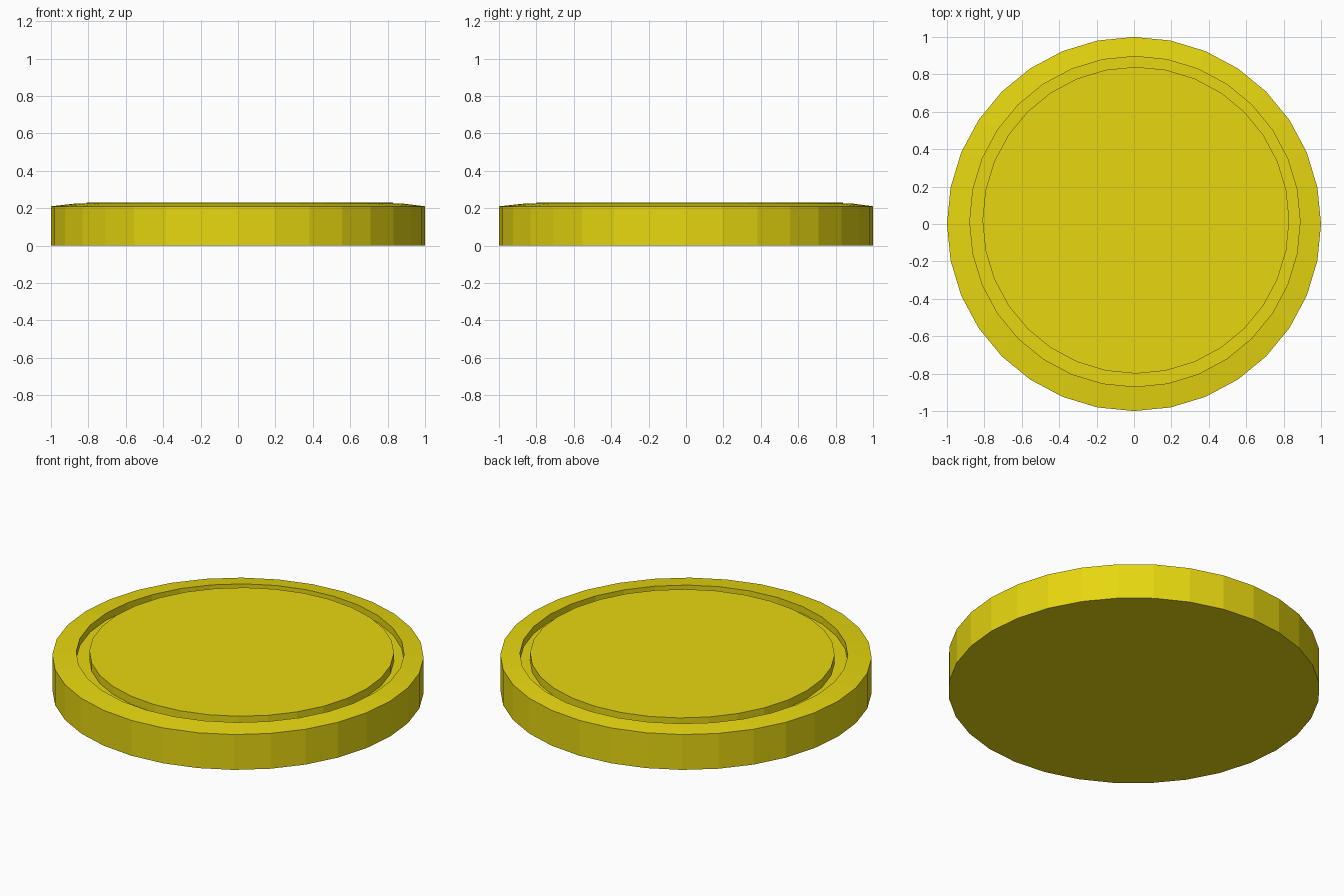
import bpy, bmesh
from math import sin, cos, tau

if "Cube" in bpy.data.objects:
    bpy.data.objects.remove(bpy.data.objects["Cube"])

SIDES = 32

# Rings from the underside to the raised face: (radius, centre x, centre y, z)
RINGS = [
    (1.0, 0, 0, 0),                  # bottom edge
    (1.0, 0, 0, 0.21),               # top of outer wall
    (0.883, 0.005, 0.013, 0.224),    # inner edge of sloped rim
    (0.883, 0.005, 0.013, 0.182),    # groove floor, outer
    (0.82, 0.01, 0.02, 0.182),       # groove floor, inner
    (0.82, 0.01, 0.02, 0.23),        # raised centre face
]

bm = bmesh.new()
loops = [[bm.verts.new((cx + r * cos(tau * i / SIDES), cy + r * sin(tau * i / SIDES), z))
          for i in range(SIDES)] for r, cx, cy, z in RINGS]

# Walls, rim and groove
for low, high in zip(loops, loops[1:]):
    for i in range(SIDES):
        j = (i + 1) % SIDES
        bm.faces.new((low[i], low[j], high[j], high[i]))

# Underside and centre face
bm.faces.new(loops[0][::-1])
bm.faces.new(loops[-1])

mesh = bpy.data.meshes.new("coin")
bm.to_mesh(mesh)
bm.free()
coin = bpy.data.objects.new("coin", mesh)
bpy.context.collection.objects.link(coin)

# Yellow gold
gold = bpy.data.materials.new("yellow_gold")
gold.diffuse_color = (0.8, 0.68, 0.005, 1)
gold.use_nodes = True
gold.node_tree.nodes["Principled BSDF"].inputs["Base Color"].default_value = gold.diffuse_color
mesh.materials.append(gold)
